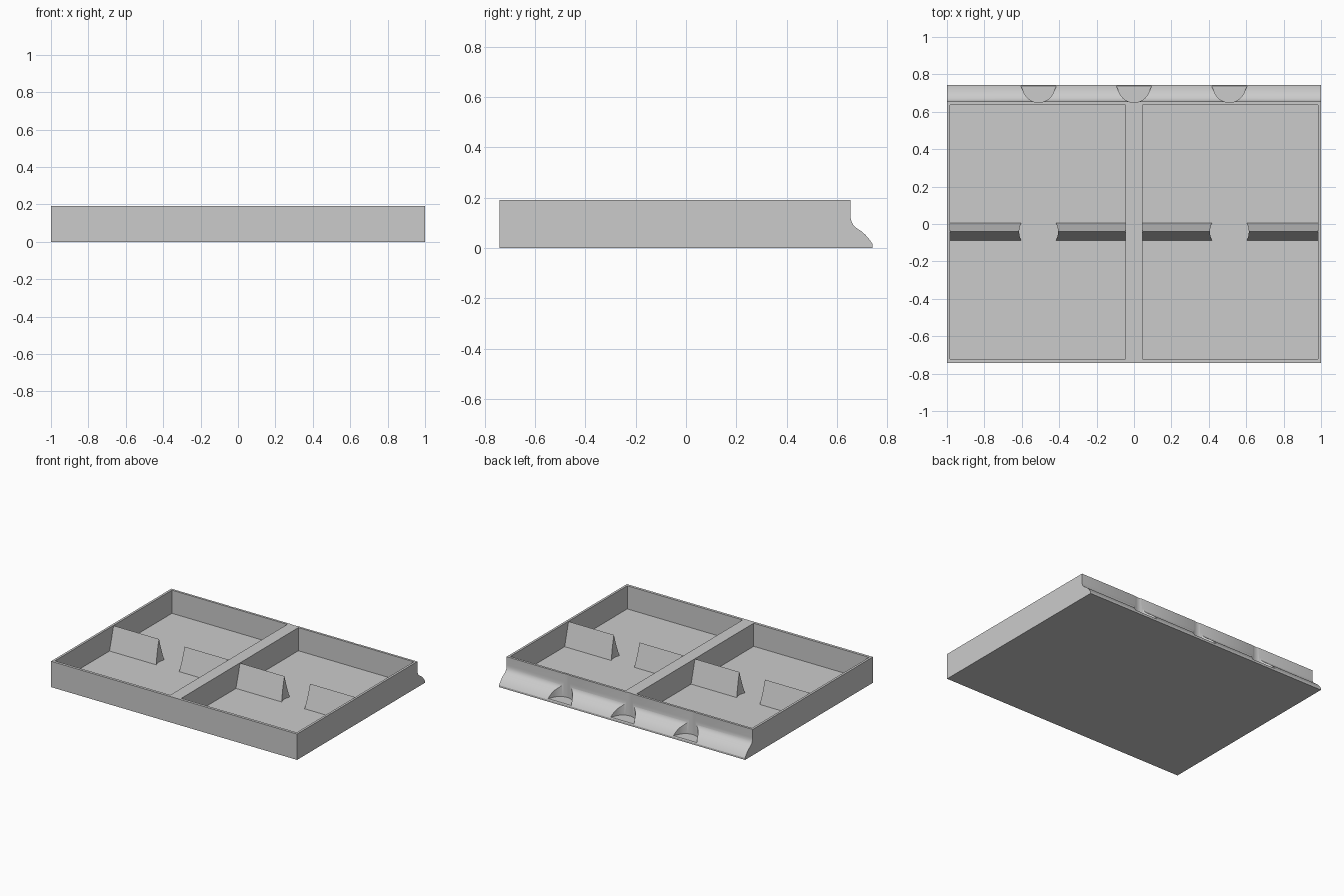
import bpy, bmesh, math
from mathutils import Vector
from mathutils.geometry import interpolate_bezier

if "Cube" in bpy.data.objects:
    bpy.data.objects.remove(bpy.data.objects["Cube"])

HEIGHT, FLOOR = 0.19, 0.02
grey = bpy.data.materials.new("plain grey")
grey.diffuse_color = (0.6, 0.6, 0.6, 1)
grey.use_nodes = True
grey.node_tree.nodes["Principled BSDF"].inputs["Base Color"].default_value = grey.diffuse_color


def prism(name, points, vector):
    """Closed solid made by extruding a flat outline along a vector."""
    mesh = bpy.data.meshes.new(name)
    bm = bmesh.new()
    face = bm.faces.new([bm.verts.new(p) for p in points])
    out = bmesh.ops.extrude_face_region(bm, geom=[face], use_keep_orig=True)
    moved = [v for v in out["geom"] if isinstance(v, bmesh.types.BMVert)]
    bmesh.ops.translate(bm, verts=moved, vec=vector)
    bmesh.ops.recalc_face_normals(bm, faces=bm.faces)
    bm.to_mesh(mesh)
    bm.free()
    mesh.materials.append(grey)
    obj = bpy.data.objects.new(name, mesh)
    bpy.context.collection.objects.link(obj)
    return obj


def cut(target, cutter):
    """Subtract a cutter, then remove it."""
    mod = target.modifiers.new("cut", "BOOLEAN")
    mod.operation, mod.solver, mod.object = "DIFFERENCE", "EXACT", cutter
    cutter.hide_render = True
    bpy.context.view_layer.objects.active = target
    bpy.ops.object.modifier_apply(modifier=mod.name)
    bpy.data.objects.remove(cutter)


def smooth(obj):
    bpy.ops.object.select_all(action="DESELECT")
    obj.select_set(True)
    bpy.context.view_layer.objects.active = obj
    bpy.ops.object.shade_smooth_by_angle(angle=math.radians(30))


def curve(*handles):
    return interpolate_bezier(*[Vector((0, y, z)) for y, z in handles], 10)


# Tray body: side profile with an S-shaped back edge
hollow = curve((0.654, 0.13), (0.654, 0.098), (0.668, 0.084), (0.688, 0.072))
bulge = curve((0.688, 0.072), (0.713, 0.057), (0.733, 0.03), (0.742, 0.014))
side = [(0, -0.742, 0), (0, -0.742, HEIGHT), (0, 0.654, HEIGHT)]
side += [tuple(p) for p in hollow + bulge[1:]] + [(0, 0.742, 0)]
tray = prism("tray", [(-1, y, z) for _, y, z in side], (2, 0, 0))

# Two open bays with a divider between them
for s in (-1, 1):
    bay = [(s * x, y, FLOOR) for x, y in
           ((0.045, -0.722), (0.983, -0.722), (0.983, 0.637), (0.045, 0.637))]
    cut(tray, prism("bay_cutter", bay, (0, 0, 1)))

# Finger scallops: round notches that flare towards the back
for cx in (-0.51, 0, 0.51):
    arc = [math.radians(a) for a in range(-155, -24, 5)]
    notch = [(cx + 0.085 * math.cos(a), 0.735 + 0.085 * math.sin(a), FLOOR) for a in arc]
    notch += [(cx + 0.105, 0.76, FLOOR), (cx - 0.105, 0.76, FLOOR)]
    cut(tray, prism("scallop_cutter", notch, (0, 0, 1)))
smooth(tray)

# Triangular cross ribs with a round finger gap in the middle of each bay
for s, label in ((-1, "left"), (1, "right")):
    section = [(-0.088, FLOOR), (-0.04, HEIGHT - 0.002), (0.005, FLOOR)]
    rib = prism(label + "_rib", [(s * 0.045, y, z) for y, z in section],
                (s * 0.938, 0, 0))
    ring = [math.radians(a) for a in range(0, 360, 8)]
    gap = [(s * 0.51 + 0.104 * math.cos(a), -0.041 + 0.104 * math.sin(a), -0.1)
           for a in ring]
    cut(rib, prism("gap_cutter", gap, (0, 0, 1)))
    smooth(rib)
